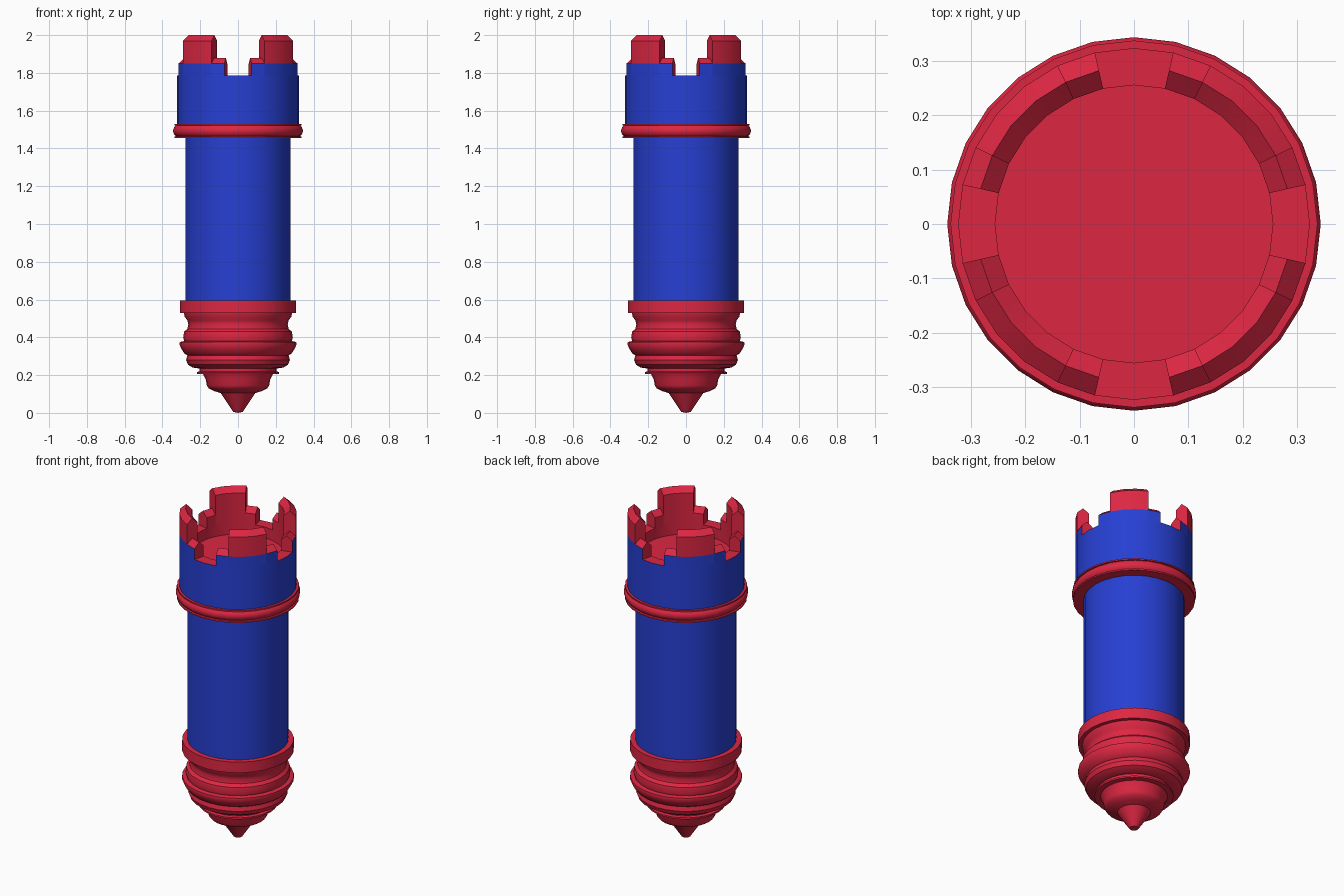
import bpy, bmesh
from math import sin, cos, pi, radians

if "Cube" in bpy.data.objects:
    bpy.data.objects.remove(bpy.data.objects["Cube"])

SIDES = 28


def material(name, color):
    m = bpy.data.materials.new(name)
    m.diffuse_color = color
    m.use_nodes = True
    m.node_tree.nodes["Principled BSDF"].inputs["Base Color"].default_value = m.diffuse_color
    return m


RED = material("red", (0.72, 0.02, 0.055, 1))
BLUE = material("blue", (0.02, 0.05, 0.65, 1))


def point(r, z, step):
    a = 2 * pi * step / SIDES
    return (r * cos(a), r * sin(a), z)


def finish(name, bm, mats):
    bmesh.ops.remove_doubles(bm, verts=bm.verts, dist=1e-5)
    bmesh.ops.recalc_face_normals(bm, faces=bm.faces)
    me = bpy.data.meshes.new(name)
    bm.to_mesh(me)
    bm.free()
    for m in mats:
        me.materials.append(m)
    ob = bpy.data.objects.new(name, me)
    bpy.context.collection.objects.link(ob)
    bpy.ops.object.select_all(action='DESELECT')
    ob.select_set(True)
    bpy.context.view_layer.objects.active = ob
    bpy.ops.object.shade_smooth_by_angle(angle=radians(35))
    return ob


def lathe(name, profile, mat):
    """Revolve (radius, z) points around the z axis."""
    bm = bmesh.new()
    rings = []
    for r, z in profile:
        if r == 0:
            rings.append([bm.verts.new((0, 0, z))] * SIDES)
        else:
            rings.append([bm.verts.new(point(r, z, i)) for i in range(SIDES)])
    for a, b in zip(rings, rings[1:]):
        for i in range(SIDES):
            j = (i + 1) % SIDES
            bm.faces.new(list(dict.fromkeys((a[i], a[j], b[j], b[i]))))
    return finish(name, bm, [mat])


def battlement(name, first, count, top, caps):
    """Arc block with a ridged red top and a blue outer face up to 1.85."""
    sec = [(0.255, 1.785), (0.255, top), (0.289, top + 0.03), (0.323, top)]
    if top > 1.85:
        sec.append((0.323, 1.85))
    sec.append((0.323, 1.785))
    bm = bmesh.new()
    cols = [[bm.verts.new(point(r, z, first + i)) for r, z in sec]
            for i in range(count + 1)]
    for a, b in zip(cols, cols[1:]):
        for k in range(len(sec) - 1):
            f = bm.faces.new((a[k], a[k + 1], b[k + 1], b[k]))
            f.material_index = int(k == len(sec) - 2)
    for c in caps:
        bm.faces.new(cols[c])
    finish(name, bm, [RED, BLUE])


# stepped pointed base with its collar
lathe("base", [
    (0, 0), (0.025, 0.005), (0.035, 0.02), (0.092, 0.105), (0.125, 0.115),
    (0.155, 0.13), (0.165, 0.145), (0.17, 0.175), (0.185, 0.205),
    (0.218, 0.205), (0.218, 0.215), (0.205, 0.22), (0.205, 0.235),
    (0.24, 0.24), (0.265, 0.255), (0.275, 0.28), (0.268, 0.305),
    (0.285, 0.315), (0.3, 0.34), (0.31, 0.362), (0.308, 0.375),
    (0.285, 0.38), (0.29, 0.4), (0.285, 0.43), (0.268, 0.445),
    (0.263, 0.47), (0.268, 0.49), (0.283, 0.51), (0.286, 0.53),
    (0.308, 0.53), (0.308, 0.595), (0.27, 0.595)], RED)

# main shaft
lathe("shaft", [(0.278, 0.59), (0.278, 1.46)], BLUE)

# moulded ring under the crown
lathe("ring", [
    (0.27, 1.455), (0.337, 1.455), (0.337, 1.463), (0.328, 1.465),
    (0.338, 1.475), (0.343, 1.487), (0.343, 1.5), (0.338, 1.512),
    (0.328, 1.522), (0.337, 1.522), (0.337, 1.53), (0.315, 1.53)], RED)

# crown wall, its red rim and the sunken floor
lathe("crown_wall", [(0.323, 1.525), (0.323, 1.785)], BLUE)
lathe("crown_inside", [(0.323, 1.785), (0.255, 1.785), (0.255, 1.72), (0, 1.72)], RED)

# four merlons, each flanked by two low steps
for q in range(4):
    s = q * 7
    battlement(f"merlon_{q}", s + 2, 3, 1.97, (0, -1))
    battlement(f"step_a_{q}", s + 1, 1, 1.85, (0,))
    battlement(f"step_b_{q}", s + 5, 1, 1.85, (-1,))
